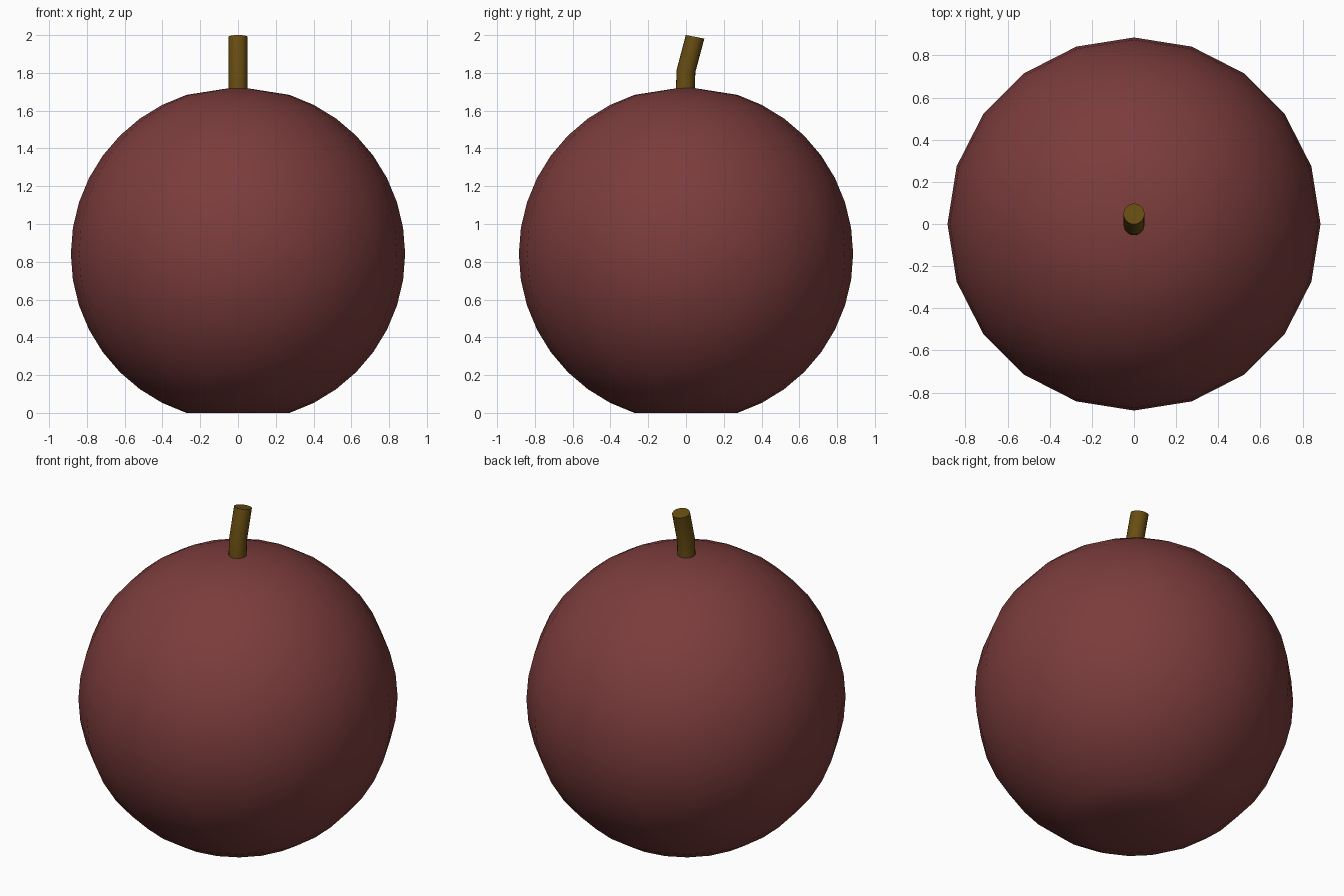
import bpy, bmesh, math
from mathutils import Vector

if "Cube" in bpy.data.objects:
    bpy.data.objects.remove(bpy.data.objects["Cube"])

R = 0.885                               # body radius
CZ = R * math.cos(math.radians(18))     # centre height, so the flat base sits on z = 0


def finish(name, bm, color, angle):
    bmesh.ops.recalc_face_normals(bm, faces=bm.faces)
    me = bpy.data.meshes.new(name)
    bm.to_mesh(me)
    bm.free()
    ob = bpy.data.objects.new(name, me)
    bpy.context.collection.objects.link(ob)
    mat = bpy.data.materials.new(name + "_color")
    mat.diffuse_color = (*color, 1)
    mat.use_nodes = True
    mat.node_tree.nodes["Principled BSDF"].inputs["Base Color"].default_value = mat.diffuse_color
    me.materials.append(mat)
    bpy.ops.object.select_all(action='DESELECT')
    ob.select_set(True)
    bpy.context.view_layer.objects.active = ob
    bpy.ops.object.shade_smooth_by_angle(angle=math.radians(angle))
    return ob


def bridge(bm, a, b):
    n = len(a)
    for i in range(n):
        bm.faces.new((a[i], a[(i + 1) % n], b[(i + 1) % n], b[i]))


# Round body: 20 sides, rings every 9 degrees, shallow cone on top, flat base
bm = bmesh.new()
rings = []
for deg in range(18, 163, 9):
    t = math.radians(deg)
    rings.append([bm.verts.new((R * math.sin(t) * math.cos(math.tau * i / 20),
                                R * math.sin(t) * math.sin(math.tau * i / 20),
                                CZ + R * math.cos(t))) for i in range(20)])
for a, b in zip(rings, rings[1:]):
    bridge(bm, a, b)
apex = bm.verts.new((0, 0, CZ + R))
base = bm.verts.new((0, 0, 0))
for i in range(20):
    bm.faces.new((rings[0][i], rings[0][(i + 1) % 20], apex))
    bm.faces.new((rings[-1][i], rings[-1][(i + 1) % 20], base))
finish("fruit_body", bm, (0.20, 0.045, 0.045), 60)

# Bent stem: sections given as (y, z, tilt in degrees)
bm = bmesh.new()
sections = []
for y, z, tilt in [(-0.004, 1.70, 0), (0.0, 1.81, 7), (0.048, 1.991, 11)]:
    t = math.radians(tilt)
    u, v = Vector((1, 0, 0)), Vector((0, math.cos(t), -math.sin(t)))
    sections.append([bm.verts.new(Vector((0, y, z)) + 0.05 * (
        u * math.cos(math.tau * i / 20) + v * math.sin(math.tau * i / 20)))
        for i in range(20)])
for a, b in zip(sections, sections[1:]):
    bridge(bm, a, b)
bm.faces.new(sections[0])
bm.faces.new(sections[-1])
finish("stem", bm, (0.14, 0.075, 0.006), 40)
